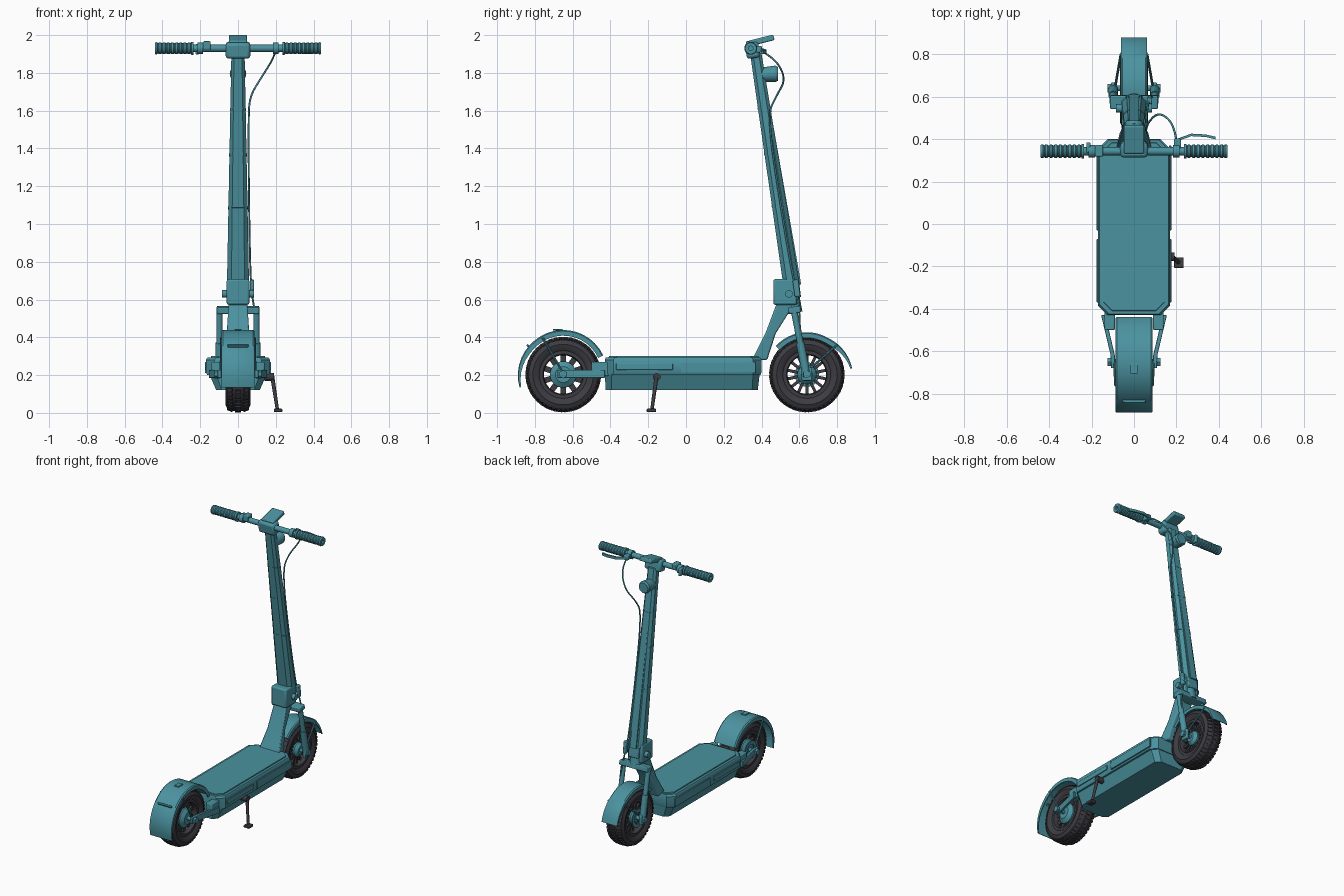
import bpy, bmesh
from math import sin, cos, pi, radians
from mathutils import Vector, Matrix

if "Cube" in bpy.data.objects:
    bpy.data.objects.remove(bpy.data.objects["Cube"])


def mat(name, c):
    m = bpy.data.materials.new(name)
    m.diffuse_color = (*c, 1)
    m.use_nodes = True
    m.node_tree.nodes["Principled BSDF"].inputs["Base Color"].default_value = m.diffuse_color
    return m


TEAL = mat("teal_paint", (0.07, 0.29, 0.35))
DARK = mat("dark_rubber", (0.045, 0.045, 0.055))


def finish(name, bm, m=TEAL, bevel=0.0, angle=35):
    bmesh.ops.recalc_face_normals(bm, faces=bm.faces)
    me = bpy.data.meshes.new(name)
    bm.to_mesh(me)
    bm.free()
    me.materials.append(m)
    ob = bpy.data.objects.new(name, me)
    bpy.context.collection.objects.link(ob)
    bpy.ops.object.select_all(action='DESELECT')
    ob.select_set(True)
    bpy.context.view_layer.objects.active = ob
    bpy.ops.object.shade_smooth_by_angle(angle=radians(angle))
    if bevel:
        b = ob.modifiers.new("bevel", 'BEVEL')
        b.width, b.segments = bevel, 2
    return ob


def add_box(bm, loc, size, rot=Matrix()):
    bmesh.ops.create_cube(bm, size=1, matrix=Matrix.Translation(loc) @ rot @ Matrix.Diagonal((*size, 1)))


def box(name, loc, size, tilt=0, m=TEAL, bevel=0.006):
    bm = bmesh.new()
    add_box(bm, loc, size, Matrix.Rotation(radians(tilt), 4, 'X'))
    return finish(name, bm, m, bevel)


def rod(name, a, b, r1, r2=None, m=TEAL, n=20):
    a, b = Vector(a), Vector(b)
    bm = bmesh.new()
    q = (b - a).to_track_quat('Z', 'Y').to_matrix().to_4x4()
    bmesh.ops.create_cone(bm, cap_ends=True, segments=n, radius1=r1, radius2=r1 if r2 is None else r2,
                          depth=(b - a).length, matrix=Matrix.Translation((a + b) / 2) @ q)
    return finish(name, bm, m)


def loft(name, rings, m=TEAL, bevel=0.0, closed=False):
    """Skin between equal-length closed rings of points."""
    bm = bmesh.new()
    vs = [[bm.verts.new(p) for p in r] for r in rings]
    n = len(vs[0])
    pairs = list(zip(vs, vs[1:])) + ([(vs[-1], vs[0])] if closed else [])
    for p, q in pairs:
        for i in range(n):
            bm.faces.new((p[i], p[(i + 1) % n], q[(i + 1) % n], q[i]))
    if not closed:
        bm.faces.new(vs[0])
        bm.faces.new(vs[-1])
    return finish(name, bm, m, bevel)


def lathe(name, prof, c, m=TEAL, n=40):
    """Closed (x, r) profile turned about an x axis through c."""
    return loft(name, [[(c[0] + x, c[1] + r * cos(2 * pi * i / n), c[2] + r * sin(2 * pi * i / n))
                        for x, r in prof] for i in range(n)], m, closed=True)


def plan(w, y0, y1, ch, z):
    return [(w, y0 + ch, z), (w, y1 - ch, z), (w - ch, y1, z), (ch - w, y1, z),
            (-w, y1 - ch, z), (-w, y0 + ch, z), (ch - w, y0, z), (w - ch, y0, z)]


def tube(name, pts, r, m=TEAL):
    cu = bpy.data.curves.new(name, 'CURVE')
    cu.dimensions, cu.bevel_depth, cu.bevel_resolution = '3D', r, 2
    s = cu.splines.new('NURBS')
    s.points.add(len(pts) - 1)
    for p, co in zip(s.points, pts):
        p.co = (*co, 1)
    s.order_u, s.use_endpoint_u, cu.use_fill_caps = 3, True, True
    cu.materials.append(m)
    bpy.context.collection.objects.link(bpy.data.objects.new(name, cu))


# wheels: tyre with tread blocks, rim, hub and spokes
def wheel(tag, y, hub_r, spokes, spoke_w):
    c = (0, y, 0.203)
    half = [(0.048, 0.122), (0.06, 0.135), (0.067, 0.16), (0.055, 0.184), (0.025, 0.193)]
    lathe(tag + "_tyre", half + [(-x, r) for x, r in reversed(half)], c, DARK, 48)
    bm = bmesh.new()
    for k in range(44):
        for x, tilt, off in ((-0.042, 22, 0), (0, 0, 0.5), (0.042, -22, 0)):
            rot = Matrix.Rotation(2 * pi * (k + off) / 44, 4, 'X')
            r = 0.193 if x == 0 else 0.187
            p = Vector(c) + rot @ Vector((x, 0, r))
            add_box(bm, p, (0.03, 0.017, 0.014), rot @ Matrix.Rotation(radians(-tilt), 4, 'Y'))
    finish(tag + "_tread", bm, DARK)
    lathe(tag + "_rim", [(-0.052, 0.108), (-0.052, 0.128), (0.052, 0.128), (0.052, 0.108),
                         (0.035, 0.102), (-0.035, 0.102)], c, DARK, 48)
    lathe(tag + "_hub", [(-0.055, 0.012), (-0.055, hub_r * 0.6), (-0.035, hub_r), (0.035, hub_r),
                         (0.055, hub_r * 0.6), (0.055, 0.012)], c, TEAL, 32)
    bm = bmesh.new()
    for k in range(spokes):
        rot = Matrix.Rotation(2 * pi * k / spokes, 4, 'X')
        L = 0.115 - hub_r
        add_box(bm, Vector(c) + rot @ Vector((0, 0, hub_r + L / 2 - 0.004)), (0.05, spoke_w, L + 0.008), rot)
    finish(tag + "_spokes", bm, DARK)
    rod(tag + "_axle", (-0.115, y, 0.205), (0.115, y, 0.205), 0.013)
    lathe(tag + "_brake_disc", [(-0.064, 0.04), (-0.064, 0.065), (-0.06, 0.065), (-0.06, 0.04)], c, TEAL, 32)
    for s in (-1, 1):
        rod(tag + "_axle_nut", (s * 0.095, y, 0.205), (s * 0.125, y, 0.205), 0.022, n=6)


wheel("front_wheel", 0.64, 0.05, 14, 0.016)
wheel("rear_wheel", -0.65, 0.07, 10, 0.03)


# mudguards: U section swept along an arc
def fender(name, y, w, r0, a0, a1, flare):
    sec = [(-w, -0.03), (-w, -0.006), (-w + 0.008, 0), (w - 0.008, 0), (w, -0.006), (w, -0.03),
           (w - 0.006, -0.03), (w - 0.006, -0.008), (-w + 0.006, -0.008), (-w + 0.006, -0.03)]
    rings = []
    for i in range(19):
        t = i / 18
        a = radians(a0 + (a1 - a0) * t)
        r = r0 + flare * max(0, t - 0.6)
        lip = 1 - 0.7 * max(0, t - 0.7) / 0.3
        rings.append([(x, y + (r + d * lip) * cos(a), 0.205 + (r + d * lip) * sin(a)) for x, d in sec])
    loft(name, rings)


fender("rear_fender", -0.65, 0.087, 0.234, 25, 197, 0.02)
fender("front_fender", 0.64, 0.062, 0.222, 138, 7, 0.05)
box("fender_tab", (0, -0.68, 0.441), (0.035, 0.05, 0.008), bevel=0.002)
box("tail_lamp", (0, -0.832, 0.35), (0.11, 0.012, 0.03), 40, bevel=0.003)

# deck: tapered belly, shell, top mat
loft("deck_belly", [plan(0.115, -0.425, 0.38, 0.03, 0.12), plan(0.152, -0.43, 0.39, 0.035, 0.205)])
loft("deck_shell", [plan(0.162, -0.43, 0.395, 0.04, 0.2), plan(0.17, -0.43, 0.40, 0.045, 0.215),
                    plan(0.17, -0.43, 0.40, 0.045, 0.28), plan(0.162, -0.425, 0.395, 0.045, 0.293)])
loft("deck_mat", [plan(0.145, -0.41, 0.385, 0.04, 0.29), plan(0.143, -0.408, 0.383, 0.04, 0.30)])
for s in (-1, 1):
    box("deck_side_strip", (s * 0.17, 0.17, 0.24), (0.012, 0.40, 0.06), bevel=0.003)
    box("deck_rear_side_strip", (s * 0.17, -0.22, 0.245), (0.012, 0.30, 0.035), bevel=0.003)
    # rear swing arms and mounts
    box("rear_mount", (s * 0.115, -0.455, 0.232), (0.05, 0.09, 0.075))
    loft("swing_arm", [[(s * x, y, z) for x, z in ((x0, 0.185), (x0 + 0.02, 0.185), (x0 + 0.02, 0.228), (x0, 0.228))]
                       for y, x0 in ((-0.68, 0.088), (-0.62, 0.09), (-0.43, 0.135))], bevel=0.003)
    rod("fender_stay", (s * 0.092, -0.65, 0.21), (s * 0.088, -0.76, 0.40), 0.006, n=8)

    # fork legs and fender stays
    rod("fork_upper", (s * 0.098, 0.572, 0.54), (s * 0.098, 0.613, 0.33), 0.017)
    rod("fork_lower", (s * 0.098, 0.605, 0.37), (s * 0.098, 0.64, 0.19), 0.022)
    box("fork_dropout", (s * 0.098, 0.64, 0.205), (0.022, 0.055, 0.07))
    rod("front_fender_stay", (s * 0.09, 0.64, 0.22), (s * 0.062, 0.80, 0.36), 0.006, n=8)

# kickstand
rod("kickstand_pivot", (0.14, -0.155, 0.19), (0.19, -0.155, 0.19), 0.02, m=DARK)
rod("kickstand_leg", (0.18, -0.155, 0.20), (0.208, -0.18, 0.02), 0.011, 0.009, DARK)
box("kickstand_foot", (0.212, -0.183, 0.013), (0.045, 0.05, 0.018), m=DARK, bevel=0.004)

# neck from deck to steering head
loft("neck", [[(-w, y0, z), (w, y0, z), (w * .8, y1, z), (-w * .8, y1, z)]
              for w, y0, y1, z in ((0.085, 0.35, 0.43, 0.28), (0.062, 0.42, 0.475, 0.42), (0.05, 0.48, 0.575, 0.58))],
     bevel=0.008)
box("fork_crown", (0, 0.575, 0.545), (0.225, 0.065, 0.035), 8)
rod("steering_tube", (0, 0.575, 0.53), (0, 0.55, 0.66), 0.042)

# folding hinge
box("hinge_block", (0, 0.525, 0.64), (0.12, 0.125, 0.135), bevel=0.01)
rod("hinge_pin", (-0.085, 0.545, 0.63), (0.085, 0.545, 0.63), 0.02)
box("hinge_lever", (0.075, 0.585, 0.66), (0.022, 0.03, 0.09), 8)
box("hinge_latch", (0, 0.59, 0.66), (0.08, 0.025, 0.10), 8)


# stem: tapered octagonal column leaning back, with joint bands and cable cover
def stem_ring(z, grow=0.0):
    t = (z - 0.6) / 1.3
    y, w, d = 0.57 - 0.2 * t, 0.06 - 0.025 * t + grow, 0.045 - 0.014 * t + grow
    return [(w * a, y + d * b, z - 0.15 * d * b) for a, b in
            ((1, .5), (.6, 1), (-.6, 1), (-1, .5), (-1, -.5), (-.6, -1), (.6, -1), (1, -.5))]


loft("stem", [stem_ring(0.69), stem_ring(1.3), stem_ring(1.91)])
for z in (1.08, 1.36, 1.60):
    loft("stem_band", [stem_ring(z, 0.002), stem_ring(z + 0.012, 0.002)])
loft("cable_cover", [[(-w, y - .01, z), (w, y - .01, z), (w, y + .012, z), (-w, y + .012, z)]
                     for w, y, z in ((0.025, 0.598, 0.68), (0.018, 0.412, 1.74))])

# cockpit: clamp, display, bar, grips, levers, headlight
box("bar_clamp", (0, 0.352, 1.92), (0.13, 0.07, 0.085), 8, bevel=0.015)
box("display", (0, 0.40, 1.972), (0.095, 0.135, 0.03), 14, bevel=0.006)
rod("handlebar", (-0.42, 0.343, 1.93), (0.42, 0.343, 1.93), 0.019)
for s in (-1, 1):
    prof = [(0, 0.012), (0, 0.034), (0.012, 0.034)]
    for i in range(8):
        x = 0.014 + i * 0.022
        prof += [(x, 0.027), (x + 0.005, 0.031), (x + 0.015, 0.031), (x + 0.02, 0.027)]
    prof += [(0.195, 0.033), (0.205, 0.03), (0.205, 0.012)]
    lathe("grip", [(s * x, r) for x, r in prof], (s * 0.235, 0.343, 1.93), n=20)
    rod("control_collar", (s * 0.185, 0.343, 1.93), (s * 0.215, 0.343, 1.93), 0.03)
box("throttle", (-0.215, 0.36, 1.925), (0.02, 0.05, 0.055))
box("switch_pod", (-0.165, 0.345, 1.945), (0.04, 0.055, 0.045))
box("lever_mount", (0.205, 0.375, 1.925), (0.035, 0.055, 0.035))
loft("brake_lever", [[(x, y - .006, z - .009), (x, y + .006, z - .009), (x, y + .006, z + .009), (x, y - .006, z + .009)]
                     for x, y, z in ((0.2, 0.395, 1.922), (0.27, 0.42, 1.915), (0.34, 0.416, 1.91), (0.385, 0.405, 1.908))])
rod("headlight_body", (0, 0.385, 1.79), (0, 0.475, 1.795), 0.036, 0.044)
rod("headlight_lens", (0, 0.47, 1.795), (0, 0.488, 1.795), 0.044, 0.036)

# brake cable from lever down the stem to the fork
tube("brake_cable", [(0.2, 0.39, 1.92), (0.19, 0.47, 1.88), (0.12, 0.53, 1.77), (0.065, 0.48, 1.68),
                     (0.055, 0.43, 1.58), (0.058, 0.50, 1.1), (0.066, 0.57, 0.7), (0.08, 0.6, 0.58),
                     (0.11, 0.6, 0.45), (0.1, 0.63, 0.25)], 0.005)
